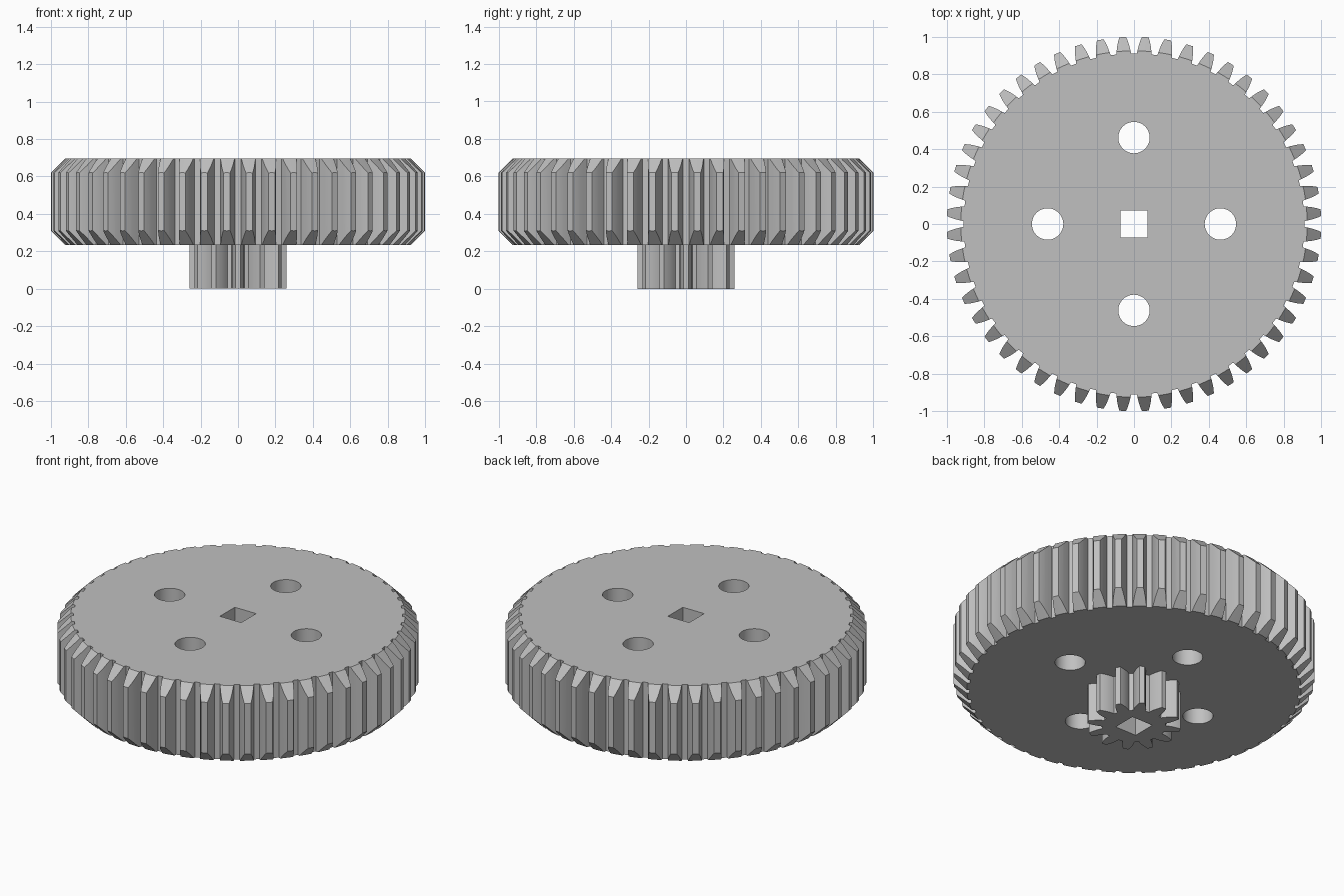
import bpy, bmesh, math
from mathutils import Vector

cube = bpy.data.objects.get("Cube")
if cube:
    bpy.data.objects.remove(cube)

# One plain grey for the whole part
grey = bpy.data.materials.new("plain grey")
grey.use_nodes = True
colour = (0.53, 0.53, 0.53, 1)
grey.diffuse_color = colour
grey.node_tree.nodes["Principled BSDF"].inputs["Base Color"].default_value = colour


def new_object(name, bm):
    bmesh.ops.recalc_face_normals(bm, faces=bm.faces)
    mesh = bpy.data.meshes.new(name)
    bm.to_mesh(mesh)
    bm.free()
    mesh.materials.append(grey)
    obj = bpy.data.objects.new(name, mesh)
    bpy.context.collection.objects.link(obj)
    return obj


def prism(name, outline, z0, z1):
    """Extrude a closed 2D outline from z0 to z1."""
    bm = bmesh.new()
    base = bm.faces.new([bm.verts.new((x, y, z0)) for x, y in outline])
    top = bmesh.ops.extrude_face_region(bm, geom=[base], use_keep_orig=True)["geom"]
    moved = [v for v in top if isinstance(v, bmesh.types.BMVert)]
    bmesh.ops.translate(bm, verts=moved, vec=Vector((0, 0, z1 - z0)))
    return new_object(name, bm)


def circle(radius, count, cx=0, cy=0):
    steps = [math.tau * i / count for i in range(count)]
    return [(cx + radius * math.cos(a), cy + radius * math.sin(a)) for a in steps]


def gear_outline(teeth, flank, offset):
    """Repeat a tooth; flank lists (radius, half width) from root to tip."""
    pts = []
    pitch = math.tau / teeth
    for i in range(teeth):
        mid = offset + i * pitch
        half = [(r, math.asin(w / r)) for r, w in flank]
        tooth = [(r, mid - a) for r, a in half]
        tooth += [(r, mid + a) for r, a in reversed(half)]
        tooth.append((flank[0][0], mid + pitch / 2))
        pts += [(r * math.cos(a), r * math.sin(a)) for r, a in tooth]
    return pts


def lathe(name, profile, count):
    """Stack rings of (radius, z) into a closed solid."""
    bm = bmesh.new()
    rings = [[bm.verts.new((x, y, z)) for x, y in circle(r, count)] for r, z in profile]
    for low, high in zip(rings, rings[1:]):
        for i in range(count):
            j = (i + 1) % count
            bm.faces.new((low[i], low[j], high[j], high[i]))
    bm.faces.new(rings[0])
    bm.faces.new(rings[-1])
    return new_object(name, bm)


def boolean(obj, tool, operation):
    """Apply a boolean and discard the tool."""
    mod = obj.modifiers.new(operation.lower(), "BOOLEAN")
    mod.operation = operation
    mod.solver = "EXACT"
    mod.object = tool
    bpy.context.view_layer.objects.active = obj
    bpy.ops.object.modifier_apply(modifier=mod.name)
    bpy.data.objects.remove(tool)


def square_cutter():
    s = 0.072
    return prism("square_cutter", [(-s, -s), (s, -s), (s, s), (-s, s)], -0.2, 1)


BOTTOM, TOP, CHAMFER = 0.235, 0.695, 0.077

# Large gear wheel, with both rims of the teeth chamfered
flank = [(0.911, 0.040), (0.935, 0.036), (0.96, 0.031), (0.982, 0.025), (1.001, 0.018)]
wheel = prism("large_gear", gear_outline(52, flank, math.pi / 52), BOTTOM, TOP)
rim = 1.003
blank = lathe("chamfer_blank", [
    (rim - CHAMFER - 0.05, BOTTOM - 0.05), (rim, BOTTOM + CHAMFER),
    (rim, TOP - CHAMFER), (rim - CHAMFER - 0.05, TOP + 0.05)], 208)
boolean(wheel, blank, "INTERSECT")

# Four round holes and the square bore
for cx, cy in circle(0.462, 4):
    boolean(wheel, prism("hole_cutter", circle(0.084, 48, cx, cy), 0, 1), "DIFFERENCE")
boolean(wheel, square_cutter(), "DIFFERENCE")

# Small pinion underneath
flank = [(0.176, 0.034), (0.19, 0.033), (0.207, 0.031), (0.224, 0.027),
         (0.243, 0.021), (0.2595, 0.014)]
pinion = prism("small_pinion", gear_outline(12, flank, 0), 0, BOTTOM)
boolean(pinion, square_cutter(), "DIFFERENCE")

# Smooth the curved walls and keep the edges crisp
bpy.ops.object.select_all(action="DESELECT")
for obj in (wheel, pinion):
    obj.select_set(True)
bpy.context.view_layer.objects.active = wheel
bpy.ops.object.shade_smooth_by_angle(angle=math.radians(25))
